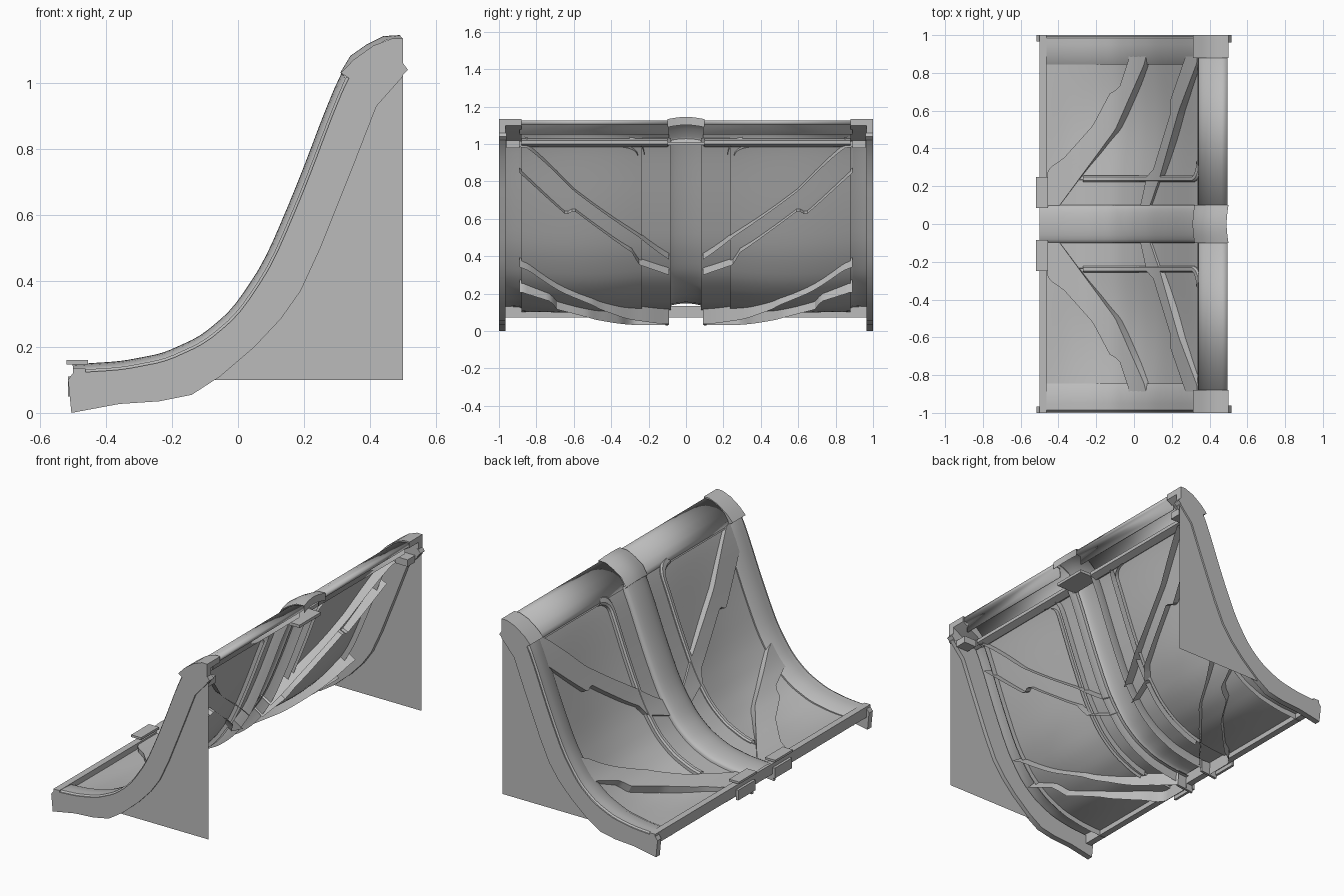
import bpy, math
from mathutils import Vector

if "Cube" in bpy.data.objects:
    bpy.data.objects.remove(bpy.data.objects["Cube"])

grey = bpy.data.materials.new("plain_grey")
grey.use_nodes = True
colour = (0.5, 0.5, 0.5, 1)
grey.diffuse_color = colour
grey.node_tree.nodes["Principled BSDF"].inputs["Base Color"].default_value = colour


def lerp(points, t):
    """Piecewise linear lookup."""
    for (a, va), (b, vb) in zip(points, points[1:]):
        if t <= b:
            return va + (vb - va) * max(0, (t - a) / (b - a))
    return points[-1][1]


def span(a, b, n):
    return [a + (b - a) * i / n for i in range(n + 1)]


# Side curve of the wall, x to z
WALL = [(-.52, .124), (-.35, .135), (-.22, .16), (-.1, .215), (0, .30),
        (.1, .45), (.2, .685), (.3, .95), (.36, 1.08)]


def height(x):
    return sum(lerp(WALL, x + d) for d in (-.03, -.015, 0, .015, .03)) / 5


def on_wall(x, y, off=0):
    """Point on the wall, moved along its normal."""
    slope = (height(x + .02) - height(x - .02)) / .04
    normal = Vector((-slope, 0, 1)).normalized()
    return Vector((x, y, height(x))) + normal * off


def make(name, verts, faces, mirrored=True):
    mesh = bpy.data.meshes.new(name)
    mesh.from_pydata([tuple(v) for v in verts], [], faces)
    mesh.materials.append(grey)
    obj = bpy.data.objects.new(name, mesh)
    bpy.context.collection.objects.link(obj)
    bpy.ops.object.select_all(action="DESELECT")
    obj.select_set(True)
    bpy.context.view_layer.objects.active = obj
    bpy.ops.object.shade_smooth_by_angle(angle=math.radians(32))
    if mirrored:
        mod = obj.modifiers.new("other_half", "MIRROR")
        mod.use_axis = (False, True, False)
        mod.use_mirror_merge = False
    return obj


def sheet(name, rows, mirrored=True):
    n = len(rows[0])
    faces = [(i * n + j, i * n + j + 1, (i + 1) * n + j + 1, (i + 1) * n + j)
             for i in range(len(rows) - 1) for j in range(n - 1)]
    return make(name, [v for r in rows for v in r], faces, mirrored)


def sweep(name, section, x0, x1, mirrored=True, n=36):
    """Run a (y, offset) section along the wall curve."""
    return sheet(name, [[on_wall(x, y, o) for y, o in section] for x in span(x0, x1, n)], mirrored)


def prism(name, outline, y0, y1, mirrored=True):
    """Solid from an (x, z) outline between two y planes."""
    n = len(outline)
    verts = [(x, y, z) for y in (y0, y1) for x, z in outline]
    faces = [tuple(range(n))[::-1], tuple(range(n, 2 * n))]
    faces += [(i, (i + 1) % n, n + (i + 1) % n, n + i) for i in range(n)]
    return make(name, verts, faces, mirrored)


def box(name, x, y, z, mirrored=True):
    return prism(name, [(x[0], z[0]), (x[1], z[0]), (x[1], z[1]), (x[0], z[1])], *y, mirrored)


# Curved panels, dished between the frame parts
def panel_offset(x, y):
    if y < .235:
        return -.014
    across = math.sin(math.pi * (y - .235) / .645)
    along = math.sin(math.pi * min(1, max(0, (x + .47) / .83)))
    return -.026 - .028 * across * along


sheet("wall_panel", [[on_wall(x, y, panel_offset(x, y)) for y in
                      span(.08, .234, 3) + span(.236, .88, 18)] for x in span(-.48, .345, 36)])

# Side frame with a bevelled inner lip
sweep("side_frame", [(1, -.012), (.985, .004), (.95, .004), (.89, 0),
                     (.845, -.022), (.845, -.06)], -.5, .35)
lower = [(-.505, 0), (-.36, .027), (-.24, .035), (-.14, .055), (-.055, .11), (.05, .2),
         (.13, .285), (.19, .37), (.25, .5), (.35, .75), (.42, .93), (.5, 1.02)]
upper = [(p.x, p.z) for p in (on_wall(x, 0, -.004) for x in span(.34, -.5, 30))]
prism("side_rail", lower + [(.5, 1.12), (.42, 1.1)] + upper + [(-.515, .1)], .965, 1)

# Flat side plate below the rail
plate = [p for p in lower if p[0] > -.1] + [(.5, .1), (-.07, .1)]
make("side_plate", [(x, .99, z) for x, z in plate], [tuple(range(len(plate)))])

# Rounded middle rib, open underneath
arch = [(.1 * math.cos(a), -.004 + .026 * math.sin(a)) for a in span(0, math.pi, 10)]
sweep("middle_rib", [(.1, -.07)] + arch + [(-.1, -.07)], -.5, .335, False)

# Thin raised edge beside the middle rib, turning outward at the top
edge = [(.222, -.05), (.222, -.008), (.23, 0), (.248, 0), (.256, -.01), (.256, -.05)]
sweep("inner_edge", edge, -.27, .3)
turn = []
for i in range(9):
    a = math.pi / 2 * i / 8
    turn.append([on_wall(.3 + .045 * math.sin(a) - w * math.sin(a) * .6,
                         y + .08 * (1 - math.cos(a)), o)
                 for y, o in edge for w in [y - .222]])
sheet("inner_edge_turn", turn)


# Branching diagonal ribs with deep skirts
def branch(name, left, right, y1, skirt):
    rows = []
    for y in span(.09, y1, 40):
        a, b = lerp(left, y), lerp(right, y)
        row = [on_wall(a, y, -skirt)]
        row += [on_wall(a + (b - a) * t, y, -.002) for t in span(0, 1, 6)]
        rows.append(row + [on_wall(b, y, -skirt)])
    sheet(name, rows)


branch("lower_branch",
       [(.09, -.46), (.28, -.46), (.32, -.42), (.34, -.38), (.52, -.22),
        (.69, -.13), (.72, -.08), (.87, -.03)],
       [(.09, -.4), (.5, -.1), (.84, .05), (.9, .065)], .89, .095)
branch("upper_branch",
       [(.09, .03), (.25, .065), (.29, .1), (.6, .195), (.64, .185), (.9, .275)],
       [(.09, .08), (.25, .135), (.6, .235), (.85, .33), (.9, .335)], .89, .08)

# Front beam with its end tabs and small clips
box("front_beam", (-.5, -.462), (-1, 1), (.072, .134), False)
box("front_clip", (-.52, -.455), (.085, .25), (.147, .16))
box("front_tab", (-.515, -.5), (.09, .25), (.05, .11))
prism("middle_tab", [(-.505, .03), (-.5, .11), (-.4, .11), (-.4, .04)], .095, .11)


# Rounded top beam, with larger middle cap and end caps
def top_cover(name, grow, y0, y1, mirrored=True):
    line = [(.36, .99), (.338, 1.0), (.342, 1.035), (.365, 1.07), (.4, 1.1), (.44, 1.12),
            (.465, 1.126), (.495, 1.126), (.495, 1.105), (.465, 1.1), (.462, 1.05)]
    pts = [(x - grow * (1 if x < .45 else 0), z + grow * (.6 if z > 1.04 else .2))
           for x, z in line]
    obj = sheet(name, [[(x, y, z) for x, z in pts] for y in (y0, y1)], mirrored)
    mod = obj.modifiers.new("wall", "SOLIDIFY")
    mod.thickness = .006
    return obj


top_cover("top_beam", 0, .09, .89)
prism("beam_lip", [(.335, 1.0), (.36, .985), (.4, 1.0), (.4, 1.02), (.35, 1.03)], .1, .88)
cap = [(.312, 1.03), (.335, 1.015), (.38, 1.03), (.5, 1.1), (.5, 1.134), (.465, 1.134),
       (.41, 1.113), (.35, 1.07)]
prism("end_cap", cap, .88, 1)
prism("end_hook", [(.49, 1.015), (.515, 1.04), (.5, 1.06), (.49, 1.06)], .96, 1)
box("end_foot", (.4, .48), (.89, .96), (.98, 1.02))

# Middle cap, slightly domed along the beam
rows = []
for y in span(-.1, .1, 10):
    dome = .012 * math.cos(y / .1 * math.pi / 2)
    rows.append([(x - dome * .8, y, z + dome) for x, z in
                 [(.335, 1.0), (.32, 1.02), (.35, 1.07), (.4, 1.105), (.45, 1.13),
                  (.5, 1.133), (.5, 1.09)]])
sheet("middle_cap", rows, False)
box("middle_foot", (.34, .47), (-.1, .1), (.995, 1.012), False)
